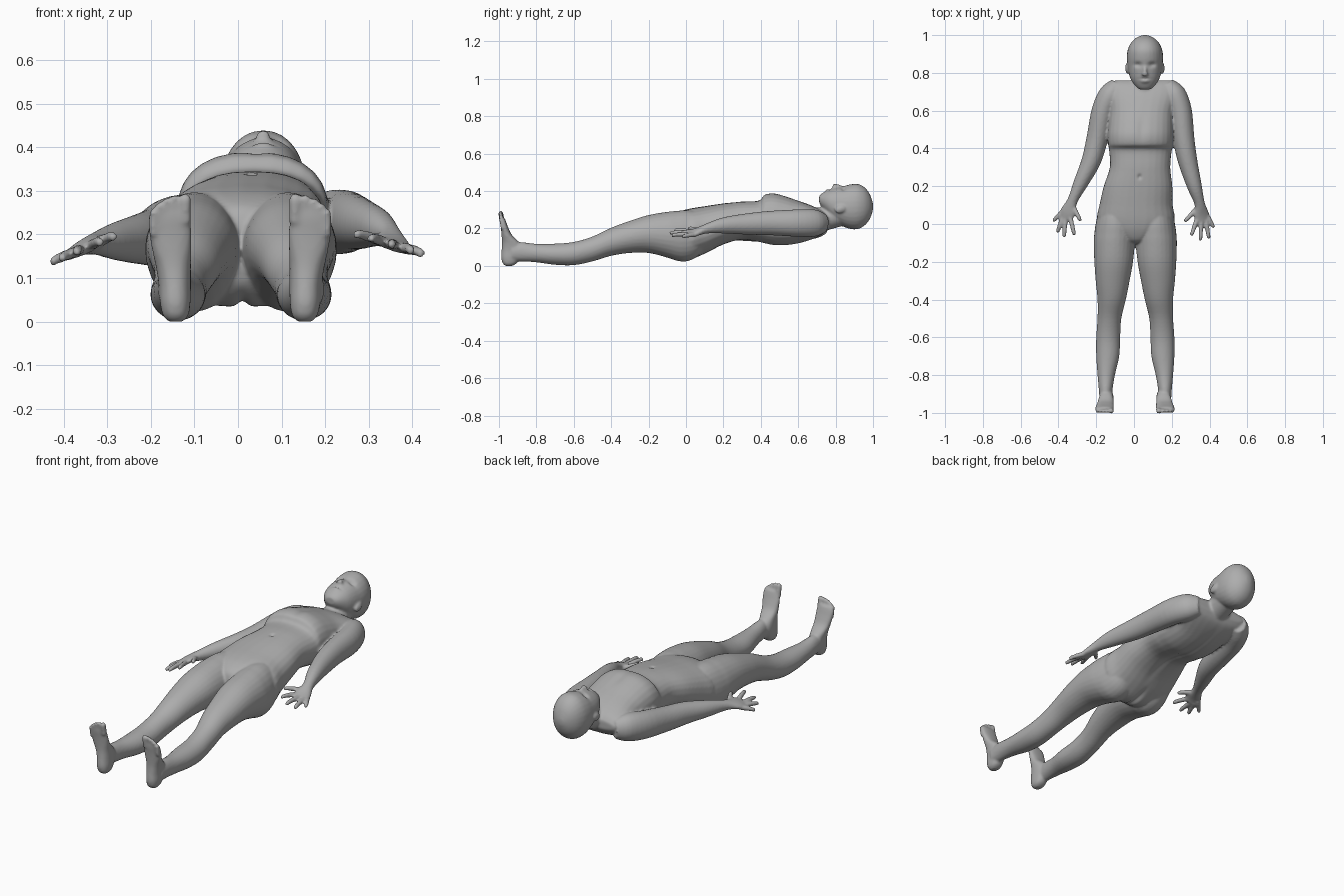
import bpy, bmesh, math
from mathutils import Vector, Matrix

if "Cube" in bpy.data.objects:
    bpy.data.objects.remove(bpy.data.objects["Cube"], do_unlink=True)

skin = bpy.data.materials.new("plain grey")
skin.use_nodes = True
GREY = (0.42, 0.42, 0.42, 1)
skin.diffuse_color = GREY
bsdf = skin.node_tree.nodes["Principled BSDF"]
bsdf.inputs["Base Color"].default_value = GREY
bsdf.inputs["Roughness"].default_value = 0.7

bm = bmesh.new()
SIDES = 28


def spline(rings, steps=4):
    """Catmull-Rom refinement of a list of (centre, a, b) rings."""
    out = []
    for i in range(len(rings) - 1):
        p0, p1 = rings[max(i - 1, 0)], rings[i]
        p2, p3 = rings[i + 1], rings[min(i + 2, len(rings) - 1)]
        for k in range(steps):
            t = k / steps
            out.append([0.5 * (2 * q1 + (q2 - q0) * t + (2 * q0 - 5 * q1 + 4 * q2 - q3) * t * t
                               + (3 * q1 - q0 - 3 * q2 + q3) * t ** 3)
                        for q0, q1, q2, q3 in zip(p0, p1, p2, p3)])
    out.append(rings[-1])
    return out


def loft(rings, power=2.0):
    """Skin closed superellipse rings and cap both ends."""
    def sp(v):
        return math.copysign(abs(v) ** (2 / power), v)
    loops = []
    for c, a, b in spline(rings):
        loops.append([bm.verts.new(c + a * sp(math.cos(w)) + b * sp(math.sin(w)))
                      for w in (2 * math.pi * k / SIDES for k in range(SIDES))])
    for l0, l1 in zip(loops, loops[1:]):
        for k in range(SIDES):
            j = (k + 1) % SIDES
            bm.faces.new((l0[k], l0[j], l1[j], l1[k]))
    bm.faces.new(loops[0])
    bm.faces.new(loops[-1])


def slab_y(y, x0, x1, z0, z1):
    return (Vector(((x0 + x1) / 2, y, (z0 + z1) / 2)),
            Vector(((x1 - x0) / 2, 0, 0)), Vector((0, 0, (z1 - z0) / 2)))


def tube(points, side=1):
    """Points are (x, y, z, half width, half height, roll)."""
    pos = [Vector(p[:3]) for p in points]
    rings = []
    for i, p in enumerate(points):
        d = pos[min(i + 1, len(pos) - 1)] - pos[max(i - 1, 0)]
        a = Vector((-d.y, d.x, 0)).normalized() * p[3]
        a.z = -side * p[5] * a.x
        rings.append((pos[i], a, a.cross(d).normalized() * p[4]))
    loft(rings)


def ball(x, y, z, rx, ry, rz, rot=0.0):
    m = Matrix.Translation((x, y, z)) @ Matrix.Rotation(rot, 4, 'X') @ Matrix.Diagonal((rx, ry, rz, 1))
    bmesh.ops.create_uvsphere(bm, u_segments=20, v_segments=12, radius=1, matrix=m)


# Torso, from shoulder line to crotch
loft([slab_y(*s) for s in (
    (.76, -.10, .21, .215, .265), (.735, -.135, .24, .18, .295), (.68, -.14, .235, .15, .325),
    (.60, -.13, .21, .125, .355), (.53, -.135, .208, .115, .38), (.47, -.14, .208, .115, .395),
    (.42, -.137, .205, .125, .387), (.39, -.132, .2, .132, .355), (.30, -.128, .192, .145, .35),
    (.20, -.16, .203, .12, .34), (.10, -.183, .205, .07, .325), (.02, -.195, .215, .04, .312),
    (-.04, -.15, .165, .05, .295), (-.09, -.06, .075, .09, .265), (-.105, -.02, .03, .14, .22))], 2.35)

# Neck
loft([(Vector((x, y, z)), Vector((r, 0, 0)), Vector((0, -.25 * h, h))) for x, y, z, r, h in (
    (.045, .62, .25, .09, .08), (.05, .70, .252, .073, .066),
    (.055, .76, .262, .066, .06), (.06, .84, .29, .066, .065))])

# Head, from chin to crown
loft([slab_y(y, .058 - w, .058 + w, z0, z1) for y, w, z0, z1 in (
    (.712, .025, .345, .378), (.722, .042, .325, .39), (.745, .062, .295, .405), (.77, .077, .265, .416),
    (.80, .086, .24, .424), (.84, .092, .217, .432), (.88, .096, .203, .442), (.92, .092, .203, .444),
    (.955, .077, .222, .426), (.98, .054, .252, .395), (.994, .03, .285, .36), (1.0, .012, .31, .335))], 2.1)

# Nose, lips and ears
ball(.058, .815, .428, .011, .034, .014, -.35)
ball(.058, .794, .43, .017, .011, .016)
ball(.058, .758, .405, .026, .012, .012)
for s in (-1, 1):
    ball(.058 + s * .092, .825, .31, .012, .032, .021, .3)

for s in (-1, 1):
    # Leg, hip to ankle
    loft([slab_y(y, .007 + s * (d0 + d1) / 2 - (d1 - d0) / 2, .007 + s * (d0 + d1) / 2 + (d1 - d0) / 2, z0, z1)
          for y, d0, d1, z0, z1 in (
        (.13, .05, .16, .13, .26), (.06, .012, .195, .055, .295), (0, .003, .21, .03, .303),
        (-.05, .001, .217, .034, .30), (-.1, .003, .22, .05, .295), (-.2, .012, .217, .075, .278),
        (-.3, .03, .21, .075, .247), (-.4, .05, .2, .06, .21), (-.5, .074, .2, .03, .163),
        (-.6, .08, .207, .01, .134), (-.7, .085, .207, .012, .125), (-.8, .108, .2, .025, .124),
        (-.88, .121, .193, .03, .133), (-.93, .124, .19, .03, .13))])
    # Foot, heel to ball
    loft([(Vector((.005 + s * x, (y0 + y1) / 2, z)), Vector((w, 0, 0)), Vector((0, (y1 - y0) / 2, 0)))
          for z, x, w, y0, y1 in (
        (.006, .148, .016, -.965, -.93), (.02, .148, .029, -.98, -.905), (.05, .149, .035, -.988, -.885),
        (.09, .15, .037, -.986, -.87), (.13, .153, .04, -.984, -.89), (.17, .157, .045, -.986, -.93),
        (.21, .16, .049, -.99, -.95), (.245, .162, .048, -.995, -.963), (.262, .16, .042, -.995, -.97))], 2.3)
    # Toes, big toe on the inside
    for x, top, r in ((.126, .299, .0145), (.15, .297, .0105), (.169, .29, .01), (.186, .279, .01), (.2, .264, .0095)):
        for k in range(5):
            ball(.005 + s * x, -.982 - .002 * k, top - r - .011 * (4 - k), r, r, r * 1.1)

# Arms, shoulder to palm
ARM = ((.04, .05, 0), (.06, .072, 0), (.061, .073, 0), (.057, .065, 0), (.051, .057, 0),
       (.039, .043, .1), (.027, .026, .2), (.04, .017, .35), (.036, .013, .35))
PATHS = {
    1: ((.175, .74, .235), (.213, .69, .235), (.245, .60, .235), (.263, .45, .235), (.285, .33, .23),
        (.32, .2, .222), (.347, .11, .205), (.358, .05, .186), (.358, .015, .18)),
    -1: ((-.085, .74, .225), (-.123, .69, .225), (-.163, .60, .215), (-.195, .45, .2), (-.228, .33, .195),
         (-.28, .22, .19), (-.325, .125, .185), (-.35, .065, .178), (-.36, .03, .17))}
# Fingers: base x, y and tip x, y, little finger first and thumb last
FINGERS = {
    1: ((.382, .055, .423, -.02), (.378, .03, .397, -.078), (.356, .03, .352, -.088),
        (.337, .035, .303, -.062), (.335, .085, .267, .012)),
    -1: ((-.375, .07, -.428, .015), (-.374, .045, -.406, -.045), (-.362, .04, -.37, -.07),
         (-.34, .045, -.315, -.06), (-.325, .1, -.283, .015))}
for s in (1, -1):
    tube([p + r for p, r in zip(PATHS[s], ARM)], s)

    def hand_z(x):
        return .16 + (.425 - x) * .3 if s > 0 else .14 + (x + .43) * .42
    for x0, y0, x1, y1 in FINGERS[s]:
        pts = []
        for t, r, lift in ((0, .0125, 0), (.4, .0125, .003), (.8, .011, .003), (.96, .0095, 0), (1, .005, 0)):
            x, y = x0 + (x1 - x0) * t, y0 + (y1 - y0) * t
            pts.append((x, y, hand_z(x) + lift, r, r, 0))
        tube(pts, s)

bmesh.ops.recalc_face_normals(bm, faces=bm.faces)
mesh = bpy.data.meshes.new("body")
bm.to_mesh(mesh)
bm.free()
body = bpy.data.objects.new("body", mesh)
bpy.context.collection.objects.link(body)
bpy.context.view_layer.objects.active = body
body.select_set(True)

# Fuse the parts into one continuous skin
fuse = body.modifiers.new("fuse", 'REMESH')
fuse.mode = 'VOXEL'
fuse.voxel_size = .0062
relax = body.modifiers.new("relax", 'SMOOTH')
relax.factor = .5
relax.iterations = 5
for name in ("fuse", "relax"):
    bpy.ops.object.modifier_apply(modifier=name)

# Soft hollows: centre, radii, push along z
HOLLOWS = [((.058 + s * .038, .843, .425), (.02, .013, .05), -.012) for s in (-1, 1)]
HOLLOWS += [((.058, .769, .415), (.03, .004, .03), -.004),     # mouth
            ((.03, .25, .35), (.009, .012, .04), -.01),        # navel
            ((.035, .42, .13), (.022, .2, .05), .012),         # spine
            ((.01, .02, .03), (.014, .08, .06), .015),         # seat cleft
            ((.04, .50, .39), (.02, .07, .05), -.006)]         # breastbone
for v in body.data.vertices:
    for c, r, push in HOLLOWS:
        q = sum(((v.co[i] - c[i]) / r[i]) ** 2 for i in range(3))
        if q < 9:
            v.co.z += push * math.exp(-q)

# Rest the figure on the floor
low = min(v.co.z for v in body.data.vertices)
for v in body.data.vertices:
    v.co.z -= low

body.data.materials.clear()
body.data.materials.append(skin)
for p in body.data.polygons:
    p.material_index = 0
bpy.ops.object.shade_smooth()
